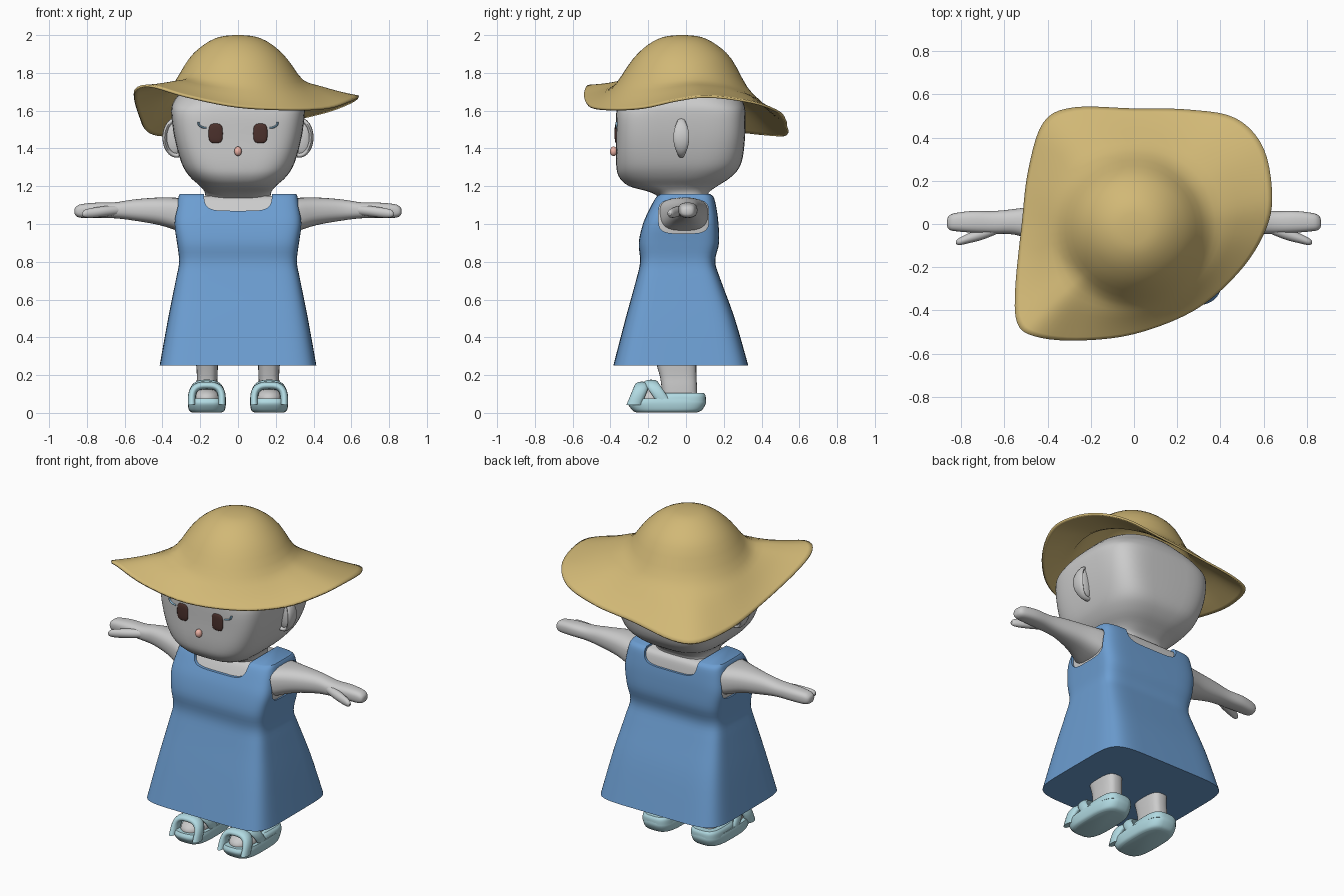
import bpy, bmesh, math
from mathutils import Vector

if "Cube" in bpy.data.objects:
    bpy.data.objects.remove(bpy.data.objects["Cube"])

def mat(name, col):
    m = bpy.data.materials.new(name)
    m.diffuse_color = (*col, 1)
    m.use_nodes = True
    m.node_tree.nodes["Principled BSDF"].inputs["Base Color"].default_value = m.diffuse_color
    return m

STRAW = mat("straw", (0.64, 0.48, 0.18))
BLUE = mat("blue_cloth", (0.15, 0.34, 0.64))
AQUA = mat("aqua", (0.44, 0.70, 0.76))
SKY = mat("sky_blue", (0.30, 0.55, 0.75))
BROWN = mat("brown", (0.07, 0.03, 0.025))
PINK = mat("pink", (0.85, 0.45, 0.38))

def spow(v, p):
    return math.copysign(abs(v) ** p, v)

def smooth_keys(keys, steps, closed=False):
    """Catmull-Rom through tuples of numbers."""
    n, out = len(keys), []
    get = (lambda i: keys[i % n]) if closed else (lambda i: keys[max(0, min(n - 1, i))])
    for i in range(n if closed else n - 1):
        a, b, c, d = (get(i + k) for k in (-1, 0, 1, 2))
        for s in range(steps):
            t = s / steps
            out.append(tuple(q + 0.5 * t * (r - p + t * (2*p - 5*q + 4*r - w + t * (3*(q - r) + w - p)))
                             for p, q, r, w in zip(a, b, c, d)))
    if not closed:
        out.append(tuple(keys[-1]))
    return out

def loft(name, rings, material=None, mirror=False, caps=(True, True), angle=40):
    bm = bmesh.new()
    vr = [[bm.verts.new(p) for p in r] for r in rings]
    n = len(vr[0])
    for a, b in zip(vr, vr[1:]):
        for i in range(n):
            bm.faces.new((a[i], a[(i + 1) % n], b[(i + 1) % n], b[i]))
    if caps[0]:
        bm.faces.new(vr[0])
    if caps[1]:
        bm.faces.new(vr[-1])
    bmesh.ops.recalc_face_normals(bm, faces=bm.faces)
    me = bpy.data.meshes.new(name)
    bm.to_mesh(me)
    bm.free()
    me.shade_smooth()
    me.set_sharp_from_angle(angle=math.radians(angle))
    ob = bpy.data.objects.new(name, me)
    bpy.context.collection.objects.link(ob)
    if material:
        me.materials.append(material)
    if mirror:
        m = ob.modifiers.new("mirror", 'MIRROR')
        m.use_mirror_merge = False
    return ob

def body(name, axis, keys, material=None, mirror=False, steps=4, seg=64):
    """Loft of superellipse sections; key = (t, a0, a1, b0, b1, exponent)."""
    rings = []
    for t, a0, a1, b0, b1, e in smooth_keys(keys, steps):
        ring = []
        for i in range(seg):
            th = 2 * math.pi * i / seg
            a = (a0 + a1) / 2 + (a1 - a0) / 2 * spow(math.cos(th), 2 / e)
            b = (b0 + b1) / 2 + (b1 - b0) / 2 * spow(math.sin(th), 2 / e)
            ring.append({'x': (t, a, b), 'y': (a, t, b), 'z': (a, b, t)}[axis])
        rings.append(ring)
    return loft(name, rings, material, mirror)

def arch(name, c, rx, rz, lean, thick, width, a0, a1, e=2, material=None, taper=0):
    """Band bent over an arc in the x-z plane, leaning along y; mirrored."""
    rings = []
    for k in range(25):
        a = math.radians(a0 + (a1 - a0) * k / 24)
        ca, sa = spow(math.cos(a), 2 / e), spow(math.sin(a), 2 / e)
        p = Vector((c[0] + rx * ca, c[1] + lean * sa, c[2] + rz * sa))
        out = Vector((math.cos(a), 0, math.sin(a)))
        w = width * (1 - taper * abs(math.sin(a)) ** 2)
        rings.append([p + out * thick * math.cos(j * math.pi / 6) + Vector((0, w * math.sin(j * math.pi / 6), 0))
                      for j in range(12)])
    return loft(name, rings, material, True, angle=60)

def ball(name, loc, size, material=None, mirror=False, e=2):
    x, y, z = loc
    rings = []
    for k in range(1, 16):
        f = -math.pi / 2 + math.pi * k / 16
        r, h = spow(math.cos(f), 2 / e), spow(math.sin(f), 2 / e)
        rings.append([(x + size[0] * r * spow(math.cos(i * math.pi / 12), 2 / e),
                       y + size[1] * r * spow(math.sin(i * math.pi / 12), 2 / e),
                       z + size[2] * h) for i in range(24)])
    return loft(name, rings, material, mirror, angle=70)

def cut(ob, cutter):
    m = ob.modifiers.new("cut", 'BOOLEAN')
    m.operation, m.solver, m.object = 'DIFFERENCE', 'EXACT', cutter
    bpy.context.view_layer.objects.active = ob
    bpy.ops.object.modifier_apply(modifier=m.name)
    bpy.data.objects.remove(cutter)

# Head and neck
body("head", 'z', [
    (1.12, -.175, .175, -.12, .11, 3), (1.165, -.175, .175, -.18, .12, 3),
    (1.20, -.20, .20, -.30, .165, 3), (1.25, -.255, .255, -.355, .24, 3.4),
    (1.32, -.298, .298, -.37, .292, 4), (1.45, -.335, .335, -.37, .312, 4.6),
    (1.58, -.353, .353, -.37, .315, 4.4), (1.64, -.345, .345, -.355, .305, 3.4),
    (1.70, -.30, .30, -.31, .27, 2.5), (1.78, -.2, .2, -.22, .18, 2.2), (1.81, -.07, .07, -.1, .05, 2)])

# Face and ears
ball("eyes", (.118, -.366, 1.48), (.038, .012, .052), BROWN, True, e=3.2)
ball("nose", (0, -.383, 1.385), (.02, .02, .025), PINK)
arch("eyelashes", (.17, -.364, 1.537), .04, .028, 0, .005, .010, 265, 365, material=SKY)
ball("ears", (.335, -.02, 1.455), (.052, .022, .09), None, True)
arch("ear_rims", (.325, -.025, 1.458), .063, .095, 0, .012, .042, -100, 100, taper=.6)

# Hat: domed crown flowing into a wavy brim
rim = [(.64, .12, 1.68), (.60, .35, 1.65), (.47, .49, 1.60), (.25, .53, 1.55), (0, .535, 1.52),
       (-.28, .54, 1.48), (-.42, .47, 1.475), (-.49, .25, 1.50), (-.52, 0, 1.56), (-.55, -.30, 1.66),
       (-.54, -.46, 1.72), (-.46, -.52, 1.735), (-.27, -.54, 1.68), (0, -.51, 1.625),
       (.28, -.40, 1.61), (.48, -.23, 1.62), (.60, -.05, 1.66)]
CY = -.02
columns = []
for x, y, z in smooth_keys(rim, 5, True):
    R = math.hypot(x, y - CY)
    ux, uy = x / R, (y - CY) / R
    zf = 1.75 + .25 * (z - 1.62)
    prof = [(.02, 2.0), (.10, 1.99), (.18, 1.95), (.26, 1.875), (.345, zf)]
    prof += [(.345 + (R - .345) * t, zf + (z - zf) * t - .03 * t * (1 - t)) for t in (.35, .7, 1)]
    columns.append([(r * ux, CY + r * uy, h) for r, h in smooth_keys(prof, 3)])
hat = loft("sun_hat", list(zip(*columns)), STRAW, caps=(True, False), angle=60)
sol = hat.modifiers.new("thickness", 'SOLIDIFY')
sol.thickness, sol.offset = .012, -1

# Dress with neck scoop and armholes, over a grey torso
shape = [(.25, .415, -.385, .33), (.5, .37, -.32, .258), (.7, .33, -.265, .185), (.8, .312, -.243, .155),
         (.9, .323, -.25, .175), (1.0, .337, -.228, .172), (1.08, .328, -.193, .162),
         (1.14, .316, -.16, .148), (1.16, .308, -.135, .125)]
dress = body("dress", 'z', [(z, -w, w, f, b, 6.5) for z, w, f, b in shape], BLUE)
cut(dress, body("neck_cutter", 'y', [(t, -.18, .18, 1.07, 1.33, 5) for t in (-.5, .5)], steps=1))
cut(dress, body("armhole_cutter", 'x', [(t, -.145, .12, .95, 1.13, 4) for t in (-.6, .6)], steps=1))
dress.data.set_sharp_from_angle(angle=math.radians(40))
g = .012
body("torso", 'z', [(z - g, -w + g, w - g, f + g, b - g, 6.5) for z, w, f, b in shape[4:]])

# Arms and thumbs
body("arms", 'x', [
    (.25, -.145, .12, .95, 1.13, 3.4), (.31, -.138, .115, .962, 1.138, 3), (.42, -.09, .09, .995, 1.14, 2.5),
    (.55, -.05, .07, 1.018, 1.13, 2.4), (.65, -.045, .06, 1.03, 1.115, 2.4), (.75, -.04, .06, 1.033, 1.113, 2.6),
    (.83, -.033, .05, 1.033, 1.105, 2.6), (.857, -.025, .038, 1.042, 1.092, 2.4), (.865, -.01, .02, 1.055, 1.08, 2)],
    None, True, seg=32)
body("thumbs", 'x', [
    (.62, -.04, .01, 1.05, 1.10, 2), (.70, -.072, -.015, 1.04, 1.095, 2), (.77, -.09, -.045, 1.033, 1.085, 2),
    (.81, -.098, -.065, 1.035, 1.075, 2), (.825, -.09, -.078, 1.045, 1.06, 2)], None, True, seg=16)

# Legs and feet
body("legs", 'z', [
    (.05, .11, .22, -.12, .06, 3), (.14, .11, .22, -.13, .058, 3),
    (.2, .108, .218, -.14, .055, 3), (.3, .105, .225, -.17, .055, 3)], None, True, seg=32)
ball("feet", (.165, -.17, .075), (.075, .11, .055), None, True)

# Sandals: moulded sole, low heel cup and two straps over the foot
body("sandal_soles", 'z', [
    (.003, .085, .245, -.265, .06, 3.2), (.015, .07, .26, -.285, .085, 3.2), (.05, .064, .266, -.308, .105, 3.2),
    (.075, .068, .262, -.298, .105, 3.2)], AQUA, True, seg=40)
body("sandal_heels", 'z', [(.06, .07, .26, -.17, .105, 3.2), (.09, .074, .256, -.15, .104, 3.2),
                           (.105, .085, .245, -.13, .095, 3.2)], AQUA, True, seg=40)
arch("toe_straps", (.165, -.268, .06), .08, .085, .035, .021, .04, -5, 185, 3, AQUA)
arch("ankle_straps", (.165, -.125, .07), .084, .092, -.06, .014, .038, -5, 185, 2.8, AQUA)
